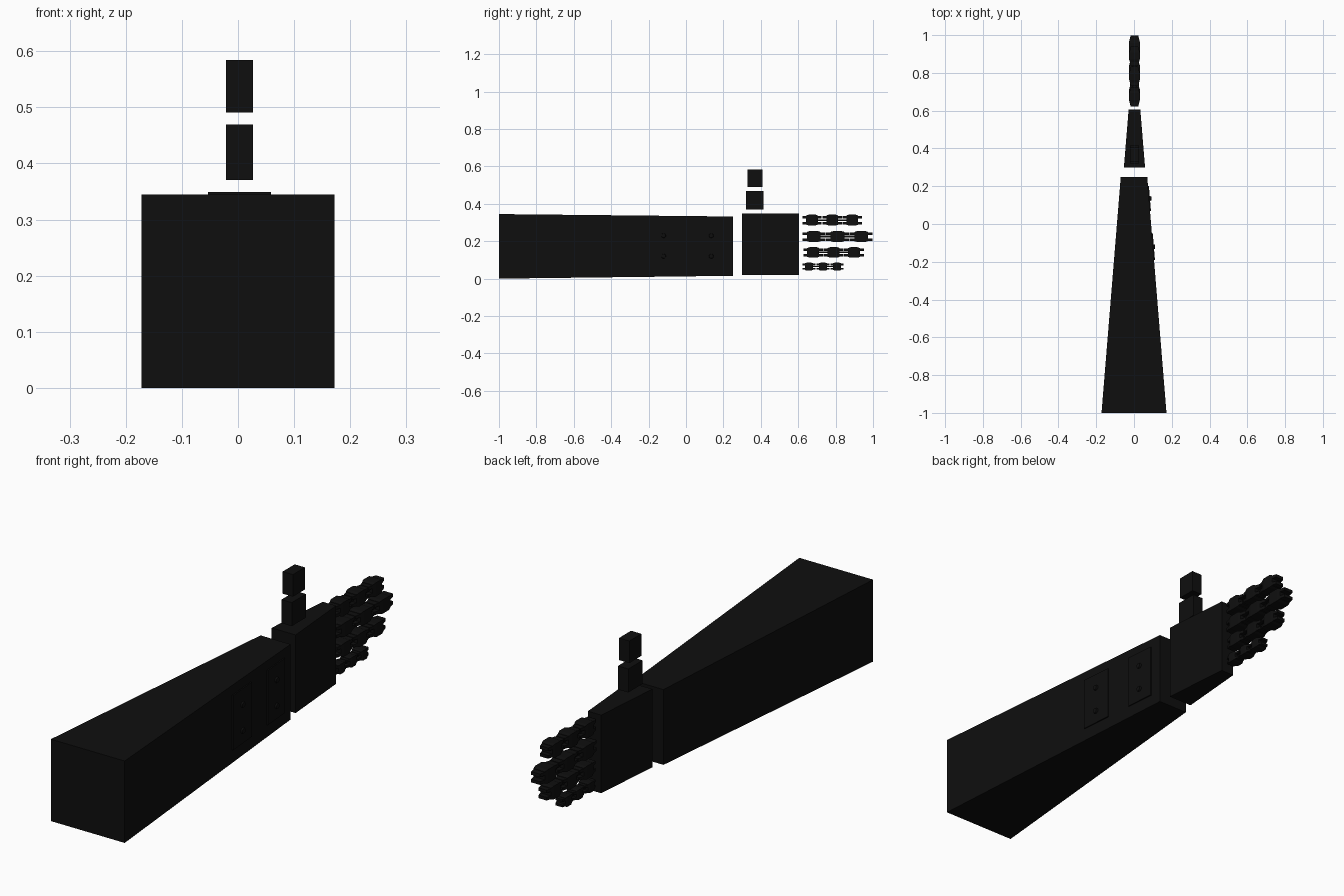
import bpy, bmesh, math
from mathutils import Matrix

if "Cube" in bpy.data.objects:
    bpy.data.objects.remove(bpy.data.objects["Cube"])

black = bpy.data.materials.new("matte black")
black.diffuse_color = (0.0045, 0.0045, 0.0045, 1)
black.use_nodes = True
black.node_tree.nodes["Principled BSDF"].inputs["Base Color"].default_value = black.diffuse_color
CX = 0.0025  # hand centre line


def finish(bm, name):
    bmesh.ops.recalc_face_normals(bm, faces=bm.faces)
    me = bpy.data.meshes.new(name)
    bm.to_mesh(me)
    bm.free()
    me.materials.append(black)
    ob = bpy.data.objects.new(name, me)
    bpy.context.collection.objects.link(ob)
    return ob


def loft(bm, sections):
    """Skin rectangular sections (y, centre x, half width, z low, z high)."""
    rings = []
    for y, cx, w, lo, hi in sections:
        rings.append([bm.verts.new(p) for p in
                      ((cx - w, y, lo), (cx + w, y, lo), (cx + w, y, hi), (cx - w, y, hi))])
    for a, b in zip(rings, rings[1:]):
        for i in range(4):
            j = (i + 1) % 4
            bm.faces.new((a[i], a[j], b[j], b[i]))
    bm.faces.new(rings[0])
    bm.faces.new(rings[-1])


def part(name, *sections):
    bm = bmesh.new()
    loft(bm, sections)
    return finish(bm, name)


# Tapered forearm and palm
part("forearm", (-1, 0, 0.172, 0, 0.345), (0.25, 0, 0.07, 0.015, 0.332))
part("palm", (0.30, CX, 0.056, 0.02, 0.349), (0.605, CX, 0.031, 0.02, 0.349))

# Thumb blocks floating above the palm
part("thumb_base", (0.32, CX, 0.024, 0.37, 0.469), (0.415, CX, 0.024, 0.37, 0.469))
part("thumb_tip", (0.328, CX, 0.024, 0.491, 0.584), (0.408, CX, 0.024, 0.491, 0.584))


# Raised cover plates with two bolts each on the right side of the forearm
def side_x(y):
    return 0.172 - 0.0816 * (y + 1)


for n, (y0, y1) in enumerate(((-0.19, -0.05), (0.07, 0.20))):
    part(f"cover_plate_{n + 1}",
         (y0, side_x(y0), 0.005, 0.065, 0.295), (y1, side_x(y1), 0.005, 0.065, 0.295))
    bm = bmesh.new()
    yc = (y0 + y1) / 2
    for z in (0.12, 0.23):
        bmesh.ops.create_cone(
            bm, cap_ends=True, segments=12, radius1=0.014, radius2=0.011, depth=0.014,
            matrix=Matrix.Translation((side_x(yc) + 0.005, yc, z)) @ Matrix.Rotation(math.pi / 2, 4, 'Y'))
    finish(bm, f"cover_bolts_{n + 1}")


# Fingers: three barrel segments, each with a forked joint at both ends
def finger(name, z, y0, y1, h, w):
    step = (y1 - y0) / 3
    for k in range(3):
        a, b = y0 + k * step + 0.002, y0 + (k + 1) * step - 0.002
        length = b - a
        bm = bmesh.new()
        # thick middle block
        loft(bm, [(a + length * t, CX, w * s, z - h * q, z + h * q)
                  for t, s, q in ((0.20, 0.88, 0.85), (0.32, 1, 1), (0.68, 1, 1), (0.80, 0.88, 0.85))])
        # fork plates above and below the joint gap
        for side in (-1, 1):
            zc, t2 = z + side * h * 0.55, h * 0.23
            loft(bm, [(a + length * t, CX, w * s, zc - t2, zc + t2)
                      for t, s in ((0, 0.68), (0.3, 0.97), (0.7, 0.97), (1, 0.68))])
        finish(bm, f"{name}_segment_{k + 1}")
        # slim link joining the next segment
        if k < 2:
            part(f"{name}_link_{k + 1}", (b - 0.028, CX, w * 0.35, z - h * 0.15, z + h * 0.15),
                 (b + 0.032, CX, w * 0.35, z - h * 0.15, z + h * 0.15))


finger("index_finger", 0.313, 0.62, 0.943, 0.029, 0.028)
finger("middle_finger", 0.225, 0.62, 1.0, 0.029, 0.030)
finger("ring_finger", 0.14, 0.625, 0.953, 0.028, 0.028)
finger("little_finger", 0.064, 0.62, 0.845, 0.021, 0.024)
